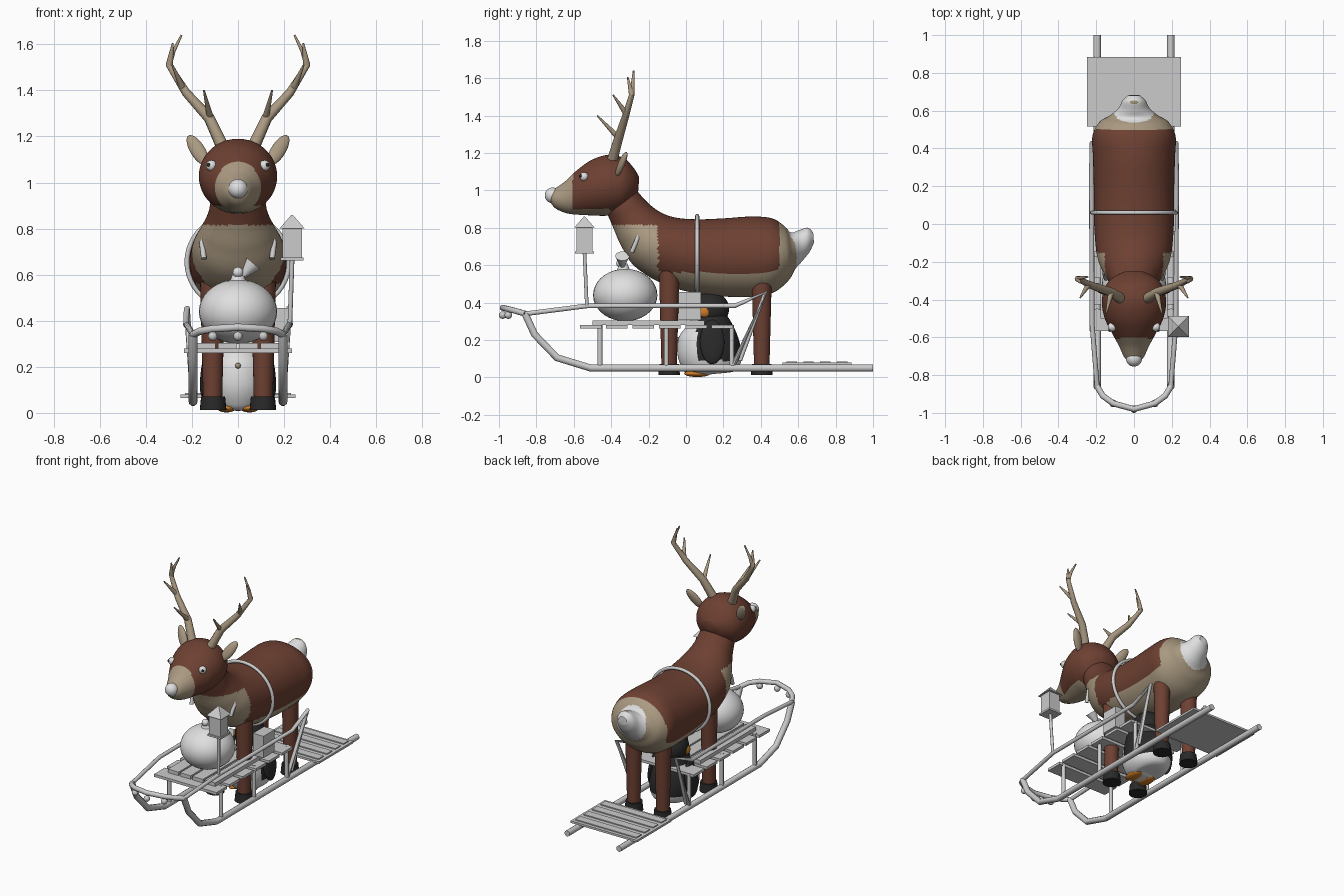
import bpy, bmesh
from math import sin, cos, pi, hypot, radians
from mathutils import Vector, Matrix, Euler

if "Cube" in bpy.data.objects:
    bpy.data.objects.remove(bpy.data.objects["Cube"])

made = []

def material(name, r, g, b):
    m = bpy.data.materials.new(name)
    m.use_nodes = True
    m.diffuse_color = (r, g, b, 1)
    m.node_tree.nodes["Principled BSDF"].inputs["Base Color"].default_value = (r, g, b, 1)
    return m

BROWN = material("brown fur", .155, .052, .032)
BEIGE = material("beige fur", .40, .32, .22)
WHITE = material("white", .74, .74, .74)
GREY = material("sled grey", .6, .6, .6)
BLACK = material("black", .022, .022, .022)
ORANGE = material("orange", .6, .2, .02)

def add(name, mesh, *mats):
    for m in mats:
        mesh.materials.append(m)
    ob = bpy.data.objects.new(name, mesh)
    bpy.context.collection.objects.link(ob)
    made.append(ob)
    return ob

def from_bmesh(name, bm, *mats):
    bmesh.ops.recalc_face_normals(bm, faces=bm.faces)
    me = bpy.data.meshes.new(name)
    bm.to_mesh(me)
    bm.free()
    return add(name, me, *mats)

def place(loc, size, rot):
    return Matrix.LocRotScale(Vector(loc), Euler(rot), Vector(size))

def ball(name, loc, size, mat, rot=(0, 0, 0)):
    bm = bmesh.new()
    bmesh.ops.create_uvsphere(bm, u_segments=32, v_segments=18, radius=1, matrix=place(loc, size, rot))
    return from_bmesh(name, bm, mat)

def box(name, loc, size, mat=GREY):
    bm = bmesh.new()
    bmesh.ops.create_cube(bm, size=1, matrix=place(loc, size, (0, 0, 0)))
    return from_bmesh(name, bm, mat)

def cone(name, loc, r1, r2, depth, mat, segs=24, rot=(0, 0, 0)):
    bm = bmesh.new()
    bmesh.ops.create_cone(bm, cap_ends=True, segments=segs, radius1=r1, radius2=r2, depth=depth,
                          matrix=place(loc, (1, 1, 1), rot))
    return from_bmesh(name, bm, mat)

def tube(name, pts, radius, mat=GREY, end=1.0, closed=False):
    """Round bar along points, tapering to end * radius."""
    cu = bpy.data.curves.new(name, "CURVE")
    cu.dimensions = "3D"
    cu.bevel_depth = radius
    cu.bevel_resolution = 3
    cu.use_fill_caps = True
    sp = cu.splines.new("POLY")
    sp.points.add(len(pts) - 1)
    sp.use_cyclic_u = closed
    for i, p in enumerate(pts):
        sp.points[i].co = (*p, 1)
        sp.points[i].radius = 1 + (end - 1) * i / (len(pts) - 1)
    tmp = bpy.data.objects.new(name, cu)
    me = bpy.data.meshes.new_from_object(tmp)
    bpy.data.objects.remove(tmp)
    me.materials.clear()
    return add(name, me, mat)

def loft(name, sections, rule, *mats, steps=10, ring=72):
    """Elliptical rings between (top y, top z, bottom y, bottom z, half width)."""
    s = [Vector(v) for v in sections]
    s = [s[0]] + s + [s[-1]]
    rows = []
    for a, b, c, d in zip(s, s[1:], s[2:], s[3:]):
        for k in range(steps):
            t = k / steps
            rows.append((b * 2 + (c - a) * t + (a * 2 - b * 5 + c * 4 - d) * t * t
                         + (b * 3 - a - c * 3 + d) * t ** 3) / 2)
    rows.append(s[-1])
    bm = bmesh.new()
    loops = []
    for ty, tz, by, bz, w in rows:
        loops.append([])
        for j in range(ring):
            c, n = cos(2 * pi * j / ring), sin(2 * pi * j / ring)
            loops[-1].append(bm.verts.new((w * c, (ty + by + (ty - by) * n) / 2,
                                           (tz + bz + (tz - bz) * n) / 2)))
    for p, q in zip(loops, loops[1:]):
        for j in range(ring):
            bm.faces.new((p[j - 1], p[j], q[j], q[j - 1]))
    bm.faces.new(loops[0])
    bm.faces.new(loops[-1])
    for f in bm.faces:
        f.material_index = rule(f.calc_center_median())
    return from_bmesh(name, bm, *mats)

# Body, neck and tail
def coat(p):
    if p.y > .5 and hypot(p.x, p.z - .69) < .108:
        return 2
    if p.z > .815 and p.y < .4:
        return 0
    dy, dz = abs(p.y - .175) - .28, .605 - p.z
    return 0 if hypot(max(dy, 0), max(dz, 0)) < .045 else 1

loft("body", [(-.30, 1.06, -.46, .93, .09), (-.255, .99, -.42, .87, .115), (-.20, .93, -.385, .79, .13),
              (-.14, .885, -.345, .70, .16), (-.06, .855, -.27, .59, .195), (.06, .845, -.10, .49, .21),
              (.2, .85, .12, .44, .212), (.35, .86, .35, .43, .217), (.46, .85, .47, .455, .22),
              (.525, .81, .55, .52, .185), (.56, .775, .585, .58, .13), (.60, .785, .62, .62, .085),
              (.65, .80, .66, .67, .06), (.68, .775, .684, .72, .03)], coat, BROWN, BEIGE, WHITE)

# Head with pale muzzle
loft("head", [(-.735, .98, -.73, .945, .02), (-.715, 1.0, -.70, .905, .05), (-.65, 1.045, -.64, .878, .08),
              (-.58, 1.11, -.58, .87, .115), (-.5, 1.165, -.5, .866, .155), (-.41, 1.19, -.42, .865, .17),
              (-.33, 1.17, -.34, .885, .155), (-.28, 1.12, -.285, .94, .11), (-.25, 1.07, -.255, 1.0, .05)],
     lambda p: 1 if p.y < -.605 or (p.z < .9 and p.y < -.4) else 0, BROWN, BEIGE)
ball("nose", (0, -.713, .973), (.042, .042, .042), WHITE)

for s, side in ((1, "left"), (-1, "right")):
    # Face and antlers
    ball(side + "_eye", (s * .115, -.545, 1.073), (.024, .024, .024), WHITE)
    ball(side + "_pupil", (s * .128, -.563, 1.077), (.008, .008, .008), BLACK)
    ball(side + "_ear", (s * .175, -.345, 1.14), (.032, .018, .08), BEIGE, (radians(-20), s * radians(32), 0))
    tube(side + "_antler", [(s * .06, -.40, 1.14), (s * .125, -.36, 1.28), (s * .225, -.325, 1.39),
                            (s * .3, -.29, 1.51), (s * .28, -.285, 1.57), (s * .245, -.28, 1.64)],
         .029, BEIGE, .15)
    for i, (a, b) in enumerate([((.12, -.36, 1.28), (.148, -.475, 1.4)),
                                ((.24, -.32, 1.41), (.285, -.39, 1.51)),
                                ((.298, -.29, 1.51), (.283, -.312, 1.605))]):
        tube(f"{side}_tine_{i}", [(s * x, y, z) for x, y, z in (a, b)], .016, BEIGE, .25)

    # Legs and hooves
    for y, end in ((-.09, "front"), (.405, "hind")):
        cone(f"{side}_{end}_leg", (s * .11, y, .32), .041, .055, .54, BROWN)
        cone(f"{side}_{end}_hoof", (s * .108, y, .042), .058, .052, .06, BLACK)
    tube(side + "_chest_strap", [(s * .13, -.235, .80), (s * .157, -.26, .74), (s * .148, -.29, .67)], .012)

    # Sled runner, rail and struts
    tube(side + "_runner", [(s * .195, y, z) for y, z in ((1, .05), (-.51, .05), (-.69, .105),
                                                          (-.81, .23), (-.86, .34))], .02)
    tube(side + "_rail", [(s * .195, -.86, .34), (s * .222, -.53, .382), (s * .225, .26, .382),
                          (s * .222, .43, .455), (s * .195, .25, .06)], .013)
    tube(side + "_rear_brace", [(s * .222, .42, .445), (s * .2, .29, .09)], .01)
    for y in (-.46, -.105, .245):
        tube(f"{side}_post", [(s * .195, y, .05), (s * .195, y, .28)], .013)

# Girth band
tube("girth_band", [(.222 * cos(a * pi / 24), .06, .655 + .208 * sin(a * pi / 24)) for a in range(48)],
     .011, closed=True)

# Front bumper with bells
tube("bumper", [(x, y, z) for x, y, z in ((-.195, -.86, .34), (-.165, -.91, .355), (-.11, -.95, .365),
                                          (0, -.98, .372), (.11, -.95, .365), (.165, -.91, .355),
                                          (.195, -.86, .34))], .016)
for x, y in ((-.11, -.95), (0, -.98), (.11, -.95)):
    ball("bell", (x, y, .333), (.02, .02, .02), GREY)

# Seat slats and boards
for i in range(6):
    box("cross_slat", (0, -.51 + i * .141, .27), (.47, .115, .018))
for i in range(4):
    box("seat_board", (-.138 + i * .092, -.2, .291), (.08, .6, .024))

# Rear platform
box("rear_platform", (0, .7, .072), (.5, .37, .014))
for i in range(4):
    box("platform_board", (0, .565 + i * .09, .082), (.46, .055, .008))

# Sack with tied neck
ball("sack", (0, -.325, .44), (.17, .172, .14), WHITE)
cone("sack_neck", (0, -.335, .583), .04, .022, .05, WHITE)
ball("sack_knot", (0, -.35, .61), (.023, .023, .023), WHITE)
cone("sack_tuft", (.045, -.34, .622), .012, .038, .07, WHITE, rot=(0, radians(40), 0))

# Gift box on the seat
box("gift_box", (.18, .02, .382), (.08, .12, .148))

# Lantern on its pole
tube("lantern_pole", [(.225, -.53, .38), (.235, -.543, .67)], .01)
box("lantern_base", (.235, -.543, .668), (.1, .1, .012))
box("lantern_body", (.235, -.543, .735), (.084, .084, .13))
cone("lantern_roof", (.235, -.543, .83), .078, .004, .06, GREY, 4, (0, 0, pi / 4))

# Penguin under the belly
def plumage(p):
    return 1 if p.y < .06 or p.z < .09 else 0

loft("penguin_body", [(.13, .02, .12, .012, .05), (.25, .03, .02, .012, .09), (.29, .07, -.02, .05, .13),
                      (.295, .14, -.045, .12, .145), (.28, .21, -.04, .21, .135), (.25, .28, 0, .27, .105),
                      (.22, .33, .035, .32, .085)], plumage, BLACK, WHITE, steps=6, ring=48)
ball("penguin_head", (0, .13, .365), (.09, .1, .095), BLACK)
cone("penguin_beak", (0, .015, .36), .024, .003, .07, ORANGE, rot=(pi / 2, 0, 0))
ball("penguin_button", (0, -.045, .205), (.012, .012, .012), BEIGE)
for s in (1, -1):
    ball("penguin_cheek", (s * .076, .1, .35), (.018, .03, .03), ORANGE)
    ball("penguin_wing", (s * .138, .14, .19), (.022, .065, .12), BLACK, (0, s * radians(-8), 0))
    ball("penguin_foot", (s * .05, .06, .02), (.04, .07, .018), ORANGE)

# Smooth shading with sharp edges kept
bpy.ops.object.select_all(action="DESELECT")
for ob in made:
    ob.select_set(True)
bpy.context.view_layer.objects.active = made[0]
bpy.ops.object.shade_smooth_by_angle(angle=radians(38))
